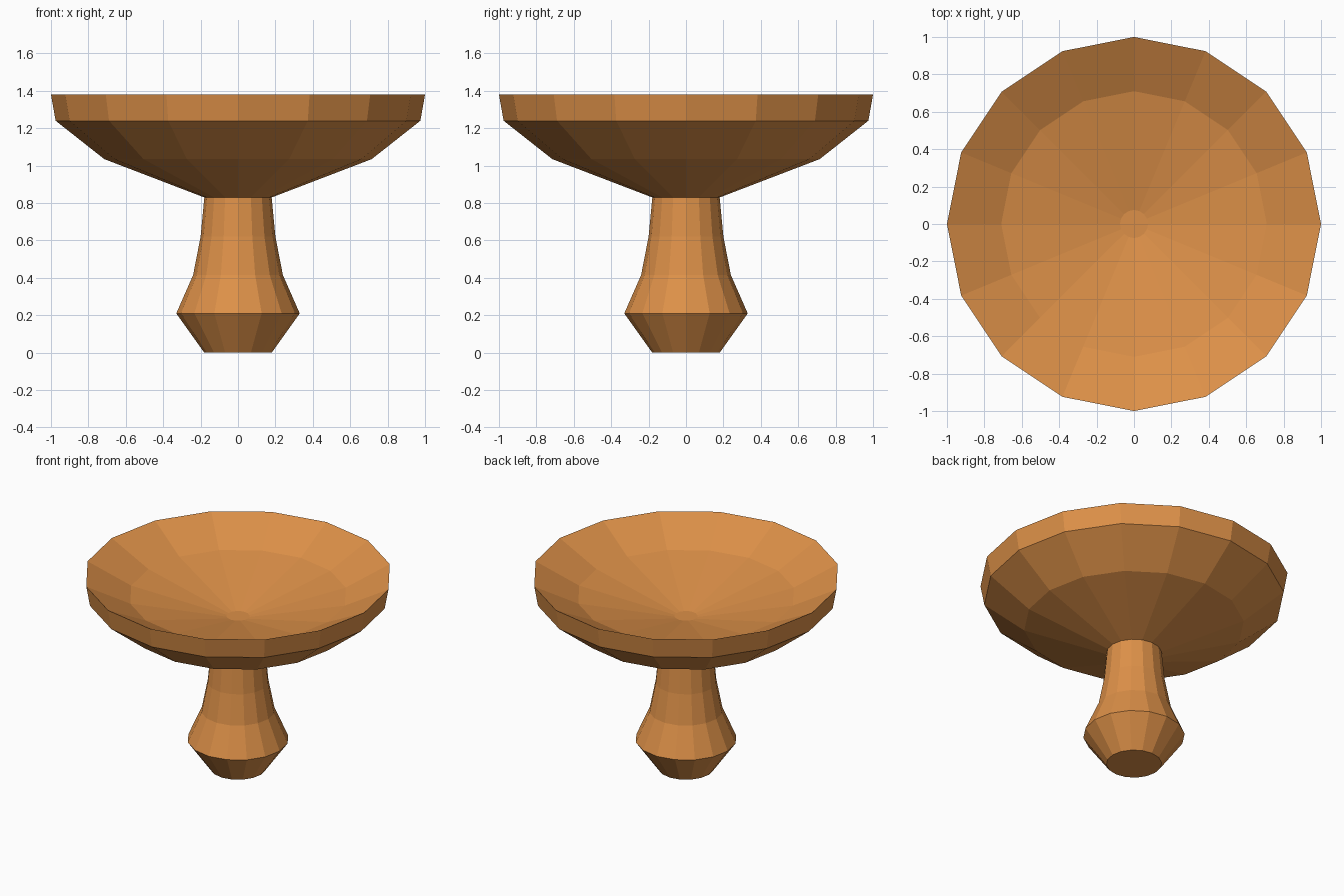
import bpy, bmesh
from math import cos, sin, tau

if "Cube" in bpy.data.objects:
    bpy.data.objects.remove(bpy.data.objects["Cube"])

SIDES = 16

wood = bpy.data.materials.new("orange_wood")
wood.diffuse_color = (0.72, 0.28, 0.065, 1)
wood.use_nodes = True
wood.node_tree.nodes["Principled BSDF"].inputs["Base Color"].default_value = wood.diffuse_color


def lathe(name, profile):
    """Revolve (radius, z) points around z; radius 0 closes an end."""
    bm = bmesh.new()
    rings = []
    for r, z in profile:
        n = SIDES if r else 1
        rings.append([bm.verts.new((r * cos(tau * i / SIDES), r * sin(tau * i / SIDES), z))
                      for i in range(n)])
    for a, b in zip(rings, rings[1:]):
        for i in range(SIDES):
            j = (i + 1) % SIDES
            quad = [a[i % len(a)], a[j % len(a)], b[j % len(b)], b[i % len(b)]]
            bm.faces.new(list(dict.fromkeys(quad)))
    mesh = bpy.data.meshes.new(name)
    bm.to_mesh(mesh)
    bm.free()
    mesh.materials.append(wood)
    obj = bpy.data.objects.new(name, mesh)
    bpy.context.collection.objects.link(obj)
    return obj


# Flared stem with a closed foot, open where it meets the bowl
lathe("stem", [(0, 0), (0.18, 0), (0.33, 0.21), (0.24, 0.415), (0.2, 0.62), (0.18, 0.83)])

# Shallow bowl: outer underside, rim, then the hollow inside
lathe("bowl", [(0.18, 0.83), (0.715, 1.035), (0.975, 1.24), (1, 1.38),
               (0.71, 1.235), (0.075, 1.09), (0, 1.09)])
